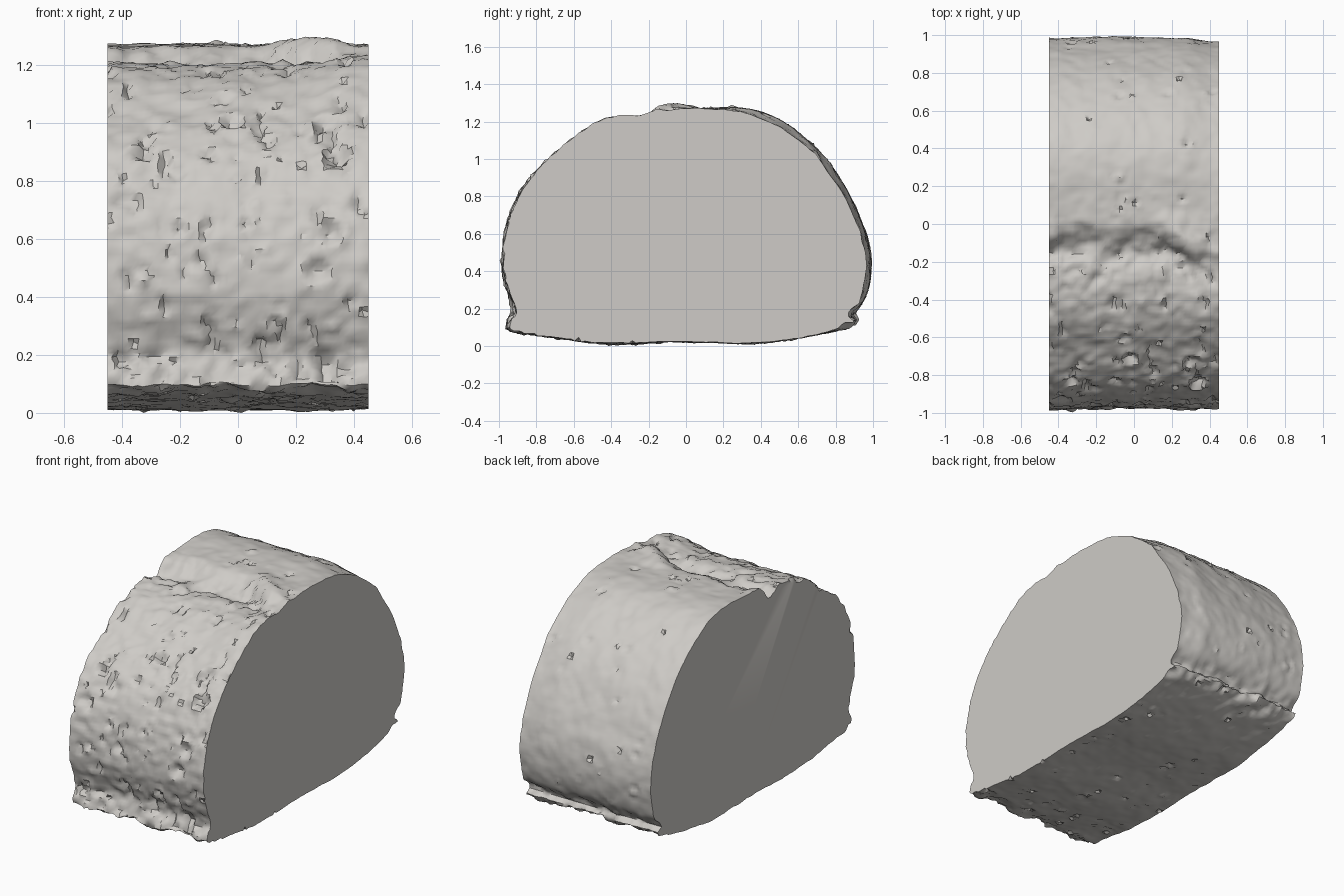
import bpy, bmesh, math, random
from mathutils import Vector, noise

cube = bpy.data.objects.get("Cube")
if cube:
    bpy.data.objects.remove(cube, do_unlink=True)

random.seed(7)
HALF = 0.45      # half the width of the cut chunk
RINGS = 52
AROUND = 300

# Cross-section of the loaf (y, z), from the front foot over the top and back underneath
SECTION = [(-.935, .095), (-.93, .145), (-.91, .2), (-.945, .3), (-.978, .45), (-.94, .7),
           (-.835, .9), (-.7, 1.05), (-.5, 1.2), (-.3, 1.255), (-.1, 1.268), (.1, 1.275),
           (.3, 1.255), (.5, 1.18), (.7, 1.02), (.85, .8), (.935, .6), (.96, .43),
           (.93, .27), (.875, .18), (.9, .135), (.72, .075), (.4, .025), (0, .03),
           (-.4, .02), (-.7, .055)]


def smooth_loop(points, steps=24):
    """Closed smooth curve through the points."""
    out, n = [], len(points)
    for i in range(n):
        a, b, c, d = (Vector(points[(i + k) % n]) for k in (-1, 0, 1, 2))
        for s in range(steps):
            t = s / steps
            out.append(b + ((c - a) * t + (a * 2 - b * 5 + c * 4 - d) * t ** 2
                            + (b * 3 - a - c * 3 + d) * t ** 3) / 2)
    return out


def even_spacing(loop, count):
    """Resample a closed curve at equal distances."""
    sizes = [(loop[(i + 1) % len(loop)] - p).length for i, p in enumerate(loop)]
    step, out, run, i = sum(sizes) / count, [], 0.0, 0
    for k in range(count):
        while run + sizes[i] < k * step:
            run += sizes[i]
            i += 1
        t = (k * step - run) / sizes[i]
        out.append(loop[i].lerp(loop[(i + 1) % len(loop)], t))
    return out


def ramp(v, low, high):
    t = min(max((v - low) / (high - low), 0), 1)
    return t * t * (3 - 2 * t)


def bell(d, width):
    return math.exp(-(d / width) ** 2)


def split_crust(x, y, z):
    """Lower the front lobe and open a ragged crease across the top."""
    if z < 0.7:
        return z
    wobble = noise.noise(Vector((x * 5, 3, 0))) * 0.05 + noise.noise(Vector((x * 14, y * 6, 8))) * 0.04
    crease = -0.15 - 0.1 * ramp(x, 0.1, HALF) + wobble
    strength = 1 - 0.85 * ramp(x, 0.15, HALF)
    lobe = 0.045 * ramp(-y, -crease - 0.17, -crease) * ramp(z, 0.85, 1.12)
    crest = 0.035 * bell(x - 0.25, 0.13) * bell(y - crease - 0.13, 0.08)
    return z - strength * (lobe + 0.035 * bell(y - crease, 0.07)) + crest


# Crust: rings of the cross-section joined along x
bm = bmesh.new()
section = even_spacing(smooth_loop(SECTION), AROUND)
rings = []
for r in range(RINGS):
    x = HALF * (2 * r / (RINGS - 1) - 1)
    rings.append([bm.verts.new((x, p.x, split_crust(x, p.x, p.y))) for p in section])
for a, b in zip(rings, rings[1:]):
    for i in range(AROUND):
        j = (i + 1) % AROUND
        bm.faces.new((a[i], a[j], b[j], b[i]))
bmesh.ops.recalc_face_normals(bm, faces=bm.faces[:])
bm.normal_update()
if sum(f.calc_center_median().z * f.normal.z for f in bm.faces) < 0:
    bmesh.ops.reverse_faces(bm, faces=bm.faces[:])
    bm.normal_update()

# Pits and torn blisters: a few large ones on the front, many small ones elsewhere
pits = [(Vector((x, y, z)), s, d) for x, y, z, s, d in (
    (-.02, -.72, 1.02, .04, .035), (.31, -.73, 1.0, .045, .025), (.33, -.84, .88, .04, .03),
    (.32, -.95, .63, .045, .03), (.27, -.97, .5, .045, .025))]
verts = list(bm.verts)
for k in range(260):
    v = random.choice(verts)
    if v.co.y > 0 and random.random() < 0.6:
        continue
    depth = random.uniform(0.006, 0.02) * random.choice((1, 1, -0.7))
    pits.append((v.co.copy(), random.uniform(0.012, 0.03), depth))

# Rough surface; x stays fixed on both cut ends so they remain flat
moves = {}
for v in verts:
    c = v.co
    front = ramp(-c.y, -0.2, 0.4) * ramp(c.z, 0.08, 0.15)
    foot = bell(c.z - 0.14, 0.08) * ramp(abs(c.y), 0.75, 0.9)
    split = bell(c.y + 0.2, 0.17) * ramp(c.z, 0.9, 1.1)
    # the back swells slightly away from its +x end, the front towards its -x end
    swell = 0.027 * ramp(c.y, 0.05, 0.4) * ramp(c.z, 0.1, 0.3) * ramp(-c.x, -HALF, -0.25)
    swell += 0.012 * ramp(-c.y, 0.6, 0.9) * ramp(-c.x, 0.2, 0.4)
    push = swell + 0.008 * noise.noise(c * 4) + 0.006 * noise.noise(c * 11)
    push += (0.004 + 0.005 * front + 0.018 * foot + 0.014 * split) * noise.noise(c * 22)
    push += (0.035 * foot + 0.02 * split) * noise.noise(c * 9)
    # ragged upright tears where the noise peaks
    tear = noise.noise(Vector((c.x * 20 + 5, c.y * 9, c.z * 9 + 2)))
    push -= 0.022 * front * ramp(tear, 0.35, 0.55)
    for centre, size, depth in pits:
        d = (c - centre).length
        if d < size * 2:
            push -= depth * (bell(d, size * 0.8) - 0.4 * bell(d - size * 1.2, size * 0.4))
    moves[v] = Vector((0, v.normal.y, v.normal.z)) * push
for v, m in moves.items():
    v.co += m
    if abs(v.co.x) < HALF - 0.01:
        v.co.x += random.uniform(-0.006, 0.006)

# Flat cut ends
for ring in (rings[0], rings[-1]):
    bm.faces.new(ring)
bmesh.ops.recalc_face_normals(bm, faces=bm.faces[:])

# Rest the underside on the ground
low = min(v.co.z for v in bm.verts)
for v in bm.verts:
    v.co.z -= low

mesh = bpy.data.meshes.new("bread_chunk")
bm.to_mesh(mesh)
bm.free()
loaf = bpy.data.objects.new("bread_chunk", mesh)
bpy.context.collection.objects.link(loaf)

mat = bpy.data.materials.new("pale_grey")
mat.use_nodes = True
colour = (0.62, 0.6, 0.57, 1)
mat.diffuse_color = colour
mat.node_tree.nodes["Principled BSDF"].inputs["Base Color"].default_value = colour
mesh.materials.append(mat)

bpy.ops.object.select_all(action='DESELECT')
loaf.select_set(True)
bpy.context.view_layer.objects.active = loaf
bpy.ops.object.shade_smooth_by_angle(angle=math.radians(40))
